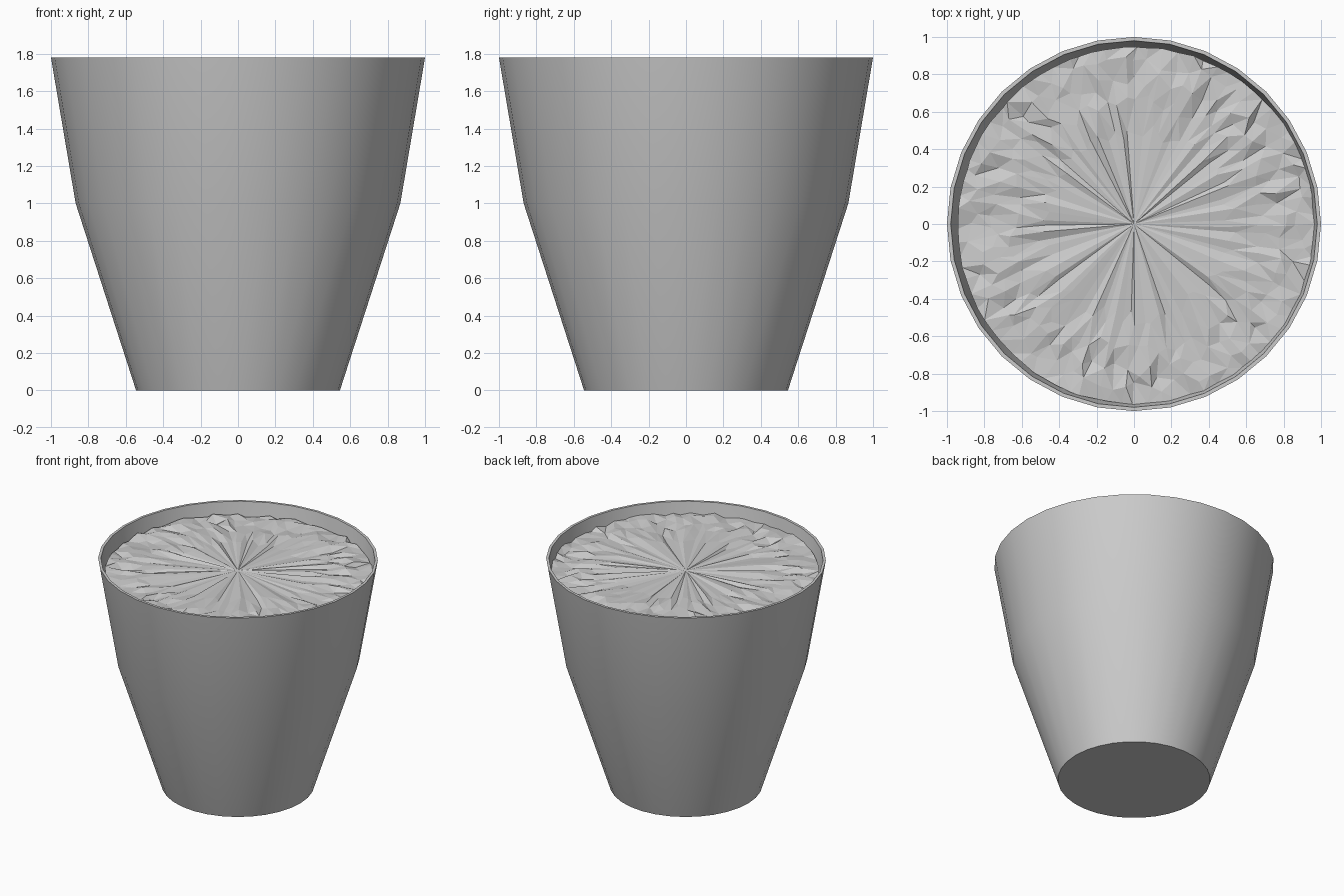
import bpy, bmesh, math, random

if "Cube" in bpy.data.objects:
    bpy.data.objects.remove(bpy.data.objects["Cube"])

random.seed(4)


def make_object(name, bm):
    bmesh.ops.recalc_face_normals(bm, faces=bm.faces)
    mesh = bpy.data.meshes.new(name)
    bm.to_mesh(mesh)
    bm.free()
    ob = bpy.data.objects.new(name, mesh)
    bpy.context.collection.objects.link(ob)
    return ob


def bridge(bm, a, b):
    n = len(a)
    for i in range(n):
        bm.faces.new((a[i], a[(i + 1) % n], b[(i + 1) % n], b[i]))


# Pot: thin-walled 32-sided lathe, outside wall, rim, inside wall and floor
SIDES = 32
profile = [(0.545, 0), (0.868, 1.0), (1.0, 1.78),
           (0.98, 1.78), (0.848, 1.003), (0.53, 0.02)]
bm = bmesh.new()
rings = []
for r, z in profile:
    rings.append([bm.verts.new((r * math.cos(math.tau * i / SIDES),
                                r * math.sin(math.tau * i / SIDES), z))
                  for i in range(SIDES)])
for a, b in zip(rings, rings[1:]):
    bridge(bm, a, b)
bm.faces.new(rings[0])
bm.faces.new(rings[-1])
pot = make_object("pot", bm)
bpy.context.view_layer.objects.active = pot
pot.select_set(True)
bpy.ops.object.shade_smooth_by_angle(angle=math.radians(30))

# Soil: flat-shaded disc, slightly off centre, rougher toward its edge
SPOKES = 80
CX, CY, Z = 0.012, -0.008, 1.69
radii = [0.5, 0.66, 0.78, 0.87, 0.955]
bm = bmesh.new()
centre = bm.verts.new((0, 0, Z))
rings = []
for k, r in enumerate(radii):
    last = k == len(radii) - 1
    ring = []
    for i in range(SPOKES):
        rough = 0.012 if k < 2 else 0.017
        rr = r + (random.uniform(-0.004, 0.004) if last else random.uniform(-0.04, 0.04))
        t = math.tau * (i + random.uniform(-0.3, 0.3)) / SPOKES
        ring.append(bm.verts.new((CX + rr * math.cos(t), CY + rr * math.sin(t),
                                  Z + random.uniform(-rough, rough))))
    rings.append(ring)
for i in range(SPOKES):
    bm.faces.new((centre, rings[0][i], rings[0][(i + 1) % SPOKES]))
for a, b in zip(rings, rings[1:]):
    bridge(bm, a, b)
bmesh.ops.triangulate(bm, faces=bm.faces)
soil = make_object("soil", bm)
